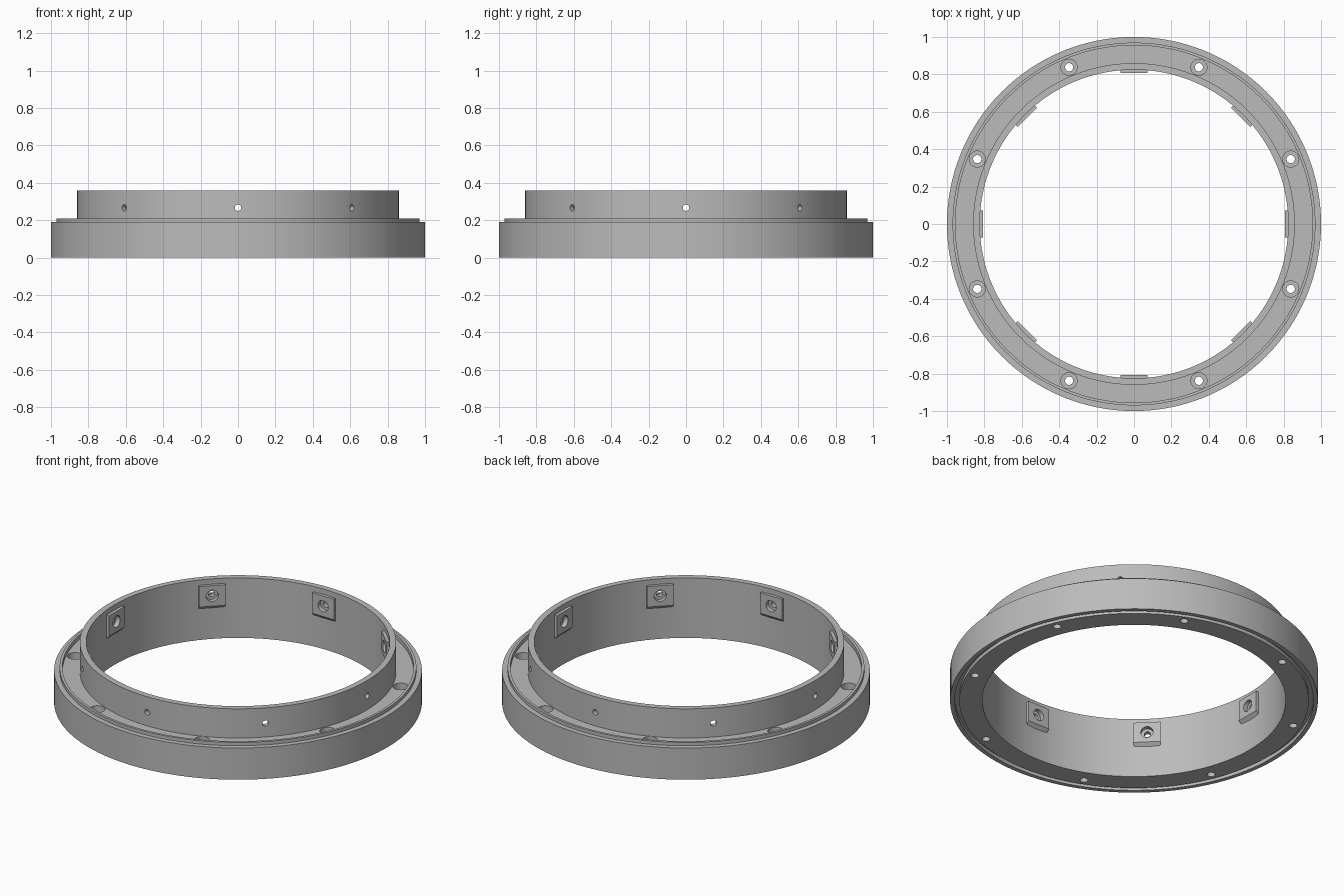
import bpy, bmesh, math
from mathutils import Matrix, Vector

if "Cube" in bpy.data.objects:
    bpy.data.objects.remove(bpy.data.objects["Cube"])

grey = bpy.data.materials.new("mid grey")
grey.use_nodes = True
GREY = (0.5, 0.5, 0.5, 1)
grey.diffuse_color = GREY
grey.node_tree.nodes["Principled BSDF"].inputs["Base Color"].default_value = GREY


def lathe(bm, profile, segments, matrix=Matrix(), closed=True):
    """Spin (radius, height) points about z; an open profile gets flat end caps."""
    rings = []
    for i in range(segments):
        turn = Matrix.Rotation(2 * math.pi * i / segments, 4, "Z")
        rings.append([bm.verts.new(matrix @ turn @ Vector((r, 0, z))) for r, z in profile])
    n = len(profile)
    for i in range(segments):
        a, b = rings[i], rings[(i + 1) % segments]
        for j in range(n if closed else n - 1):
            k = (j + 1) % n
            bm.faces.new((a[j], b[j], b[k], a[k]))
    if not closed:
        bm.faces.new([ring[0] for ring in rings])
        bm.faces.new([ring[-1] for ring in rings])


def finish(bm, name):
    bmesh.ops.recalc_face_normals(bm, faces=bm.faces[:])
    mesh = bpy.data.meshes.new(name)
    bm.to_mesh(mesh)
    bm.free()
    mesh.materials.append(grey)
    obj = bpy.data.objects.new(name, mesh)
    bpy.context.collection.objects.link(obj)
    return obj


def boolean(target, helper, operation):
    helper.hide_render = True
    mod = target.modifiers.new(operation.lower(), "BOOLEAN")
    mod.operation, mod.object, mod.solver = operation, helper, "EXACT"
    bpy.context.view_layer.objects.active = target
    bpy.ops.object.modifier_apply(modifier=mod.name)
    bpy.data.objects.remove(helper)


def around(count, offset=0):
    return [Matrix.Rotation(2 * math.pi * (i + offset) / count, 4, "Z") for i in range(count)]


# Flange with a raised locating lip, matching groove beneath, and upright collar
bm = bmesh.new()
lathe(bm, [(0.825, 0), (0.95, 0), (0.95, 0.022), (0.975, 0.022), (0.975, 0),
           (1, 0), (1, 0.19), (0.97, 0.19), (0.97, 0.21), (0.955, 0.21),
           (0.955, 0.185), (0.86, 0.185), (0.86, 0.36), (0.825, 0.36)], 128)
ring = finish(bm, "mounting_ring")

# Flat screw pads inside the collar, sloped underneath
bm = bmesh.new()
side = [(0.806, 0.205), (0.806, 0.328), (0.84, 0.328), (0.84, 0.171)]
for turn in around(8):
    ends = [[bm.verts.new(turn @ Vector((x, y, z))) for x, z in side] for y in (-0.073, 0.073)]
    for end in ends:
        bm.faces.new(end)
    for j in range(4):
        k = (j + 1) % 4
        bm.faces.new((ends[0][j], ends[0][k], ends[1][k], ends[1][j]))
boolean(ring, finish(bm, "screw_pads"), "UNION")

# Counterbored bolt holes through the flange, and radial screw holes through the pads
bm = bmesh.new()
for turn in around(8, 0.5):
    lathe(bm, [(0.022, -0.1), (0.022, 0.13), (0.043, 0.13), (0.043, 0.3)], 32,
          turn @ Matrix.Translation((0.907, 0, 0)), closed=False)
for turn in around(8):
    inward = Matrix.Translation((0.9, 0, 0.267)) @ Matrix.Rotation(-math.pi / 2, 4, "Y")
    lathe(bm, [(0.017, 0), (0.017, 0.068), (0.034, 0.068), (0.034, 0.15)], 24,
          turn @ inward, closed=False)
boolean(ring, finish(bm, "hole_cutters"), "DIFFERENCE")

# Smooth round walls, crisp edges
bpy.ops.object.select_all(action="DESELECT")
ring.select_set(True)
bpy.context.view_layer.objects.active = ring
bpy.ops.object.shade_smooth_by_angle(angle=math.radians(25))
